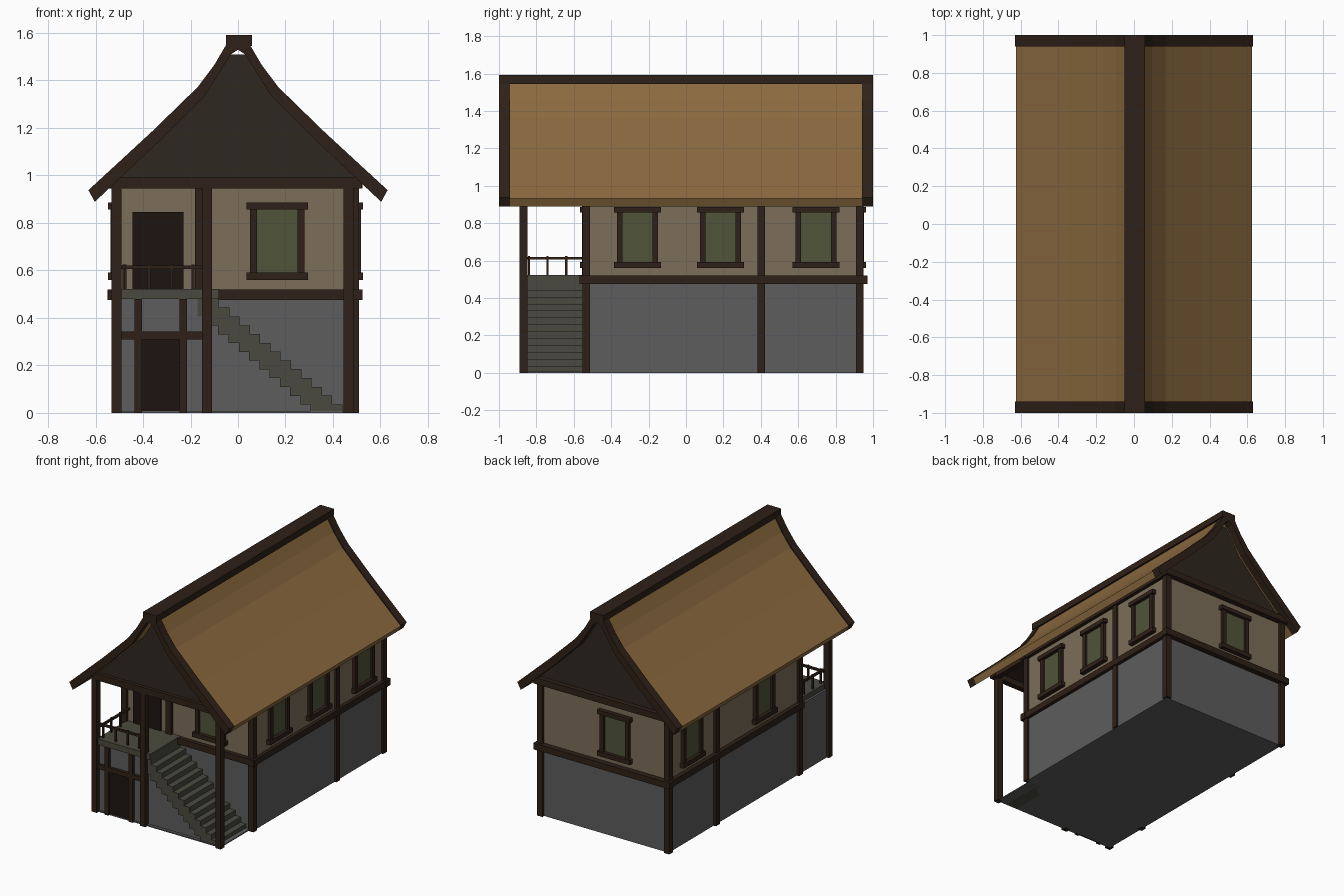
import bpy, bmesh

if "Cube" in bpy.data.objects:
    bpy.data.objects.remove(bpy.data.objects["Cube"])


def material(name, r, g, b):
    m = bpy.data.materials.new(name)
    m.diffuse_color = (r, g, b, 1)
    m.use_nodes = True
    m.node_tree.nodes["Principled BSDF"].inputs["Base Color"].default_value = m.diffuse_color
    return m


TIMBER = material("dark_timber", 0.028, 0.015, 0.009)
GABLE = material("gable_boards", 0.028, 0.02, 0.014)
THATCH = material("thatch", 0.26, 0.145, 0.05)
PLASTER = material("plaster", 0.2, 0.155, 0.1)
STONE = material("stone", 0.11, 0.11, 0.11)
STEP = material("step_wood", 0.068, 0.068, 0.05)
GLASS = material("green_glass", 0.08, 0.09, 0.042)
DOOR = material("door", 0.012, 0.007, 0.005)


def prism(name, pts, y0, y1, mat):
    """Extrude an x-z outline from y0 to y1."""
    bm = bmesh.new()
    face = bm.faces.new([bm.verts.new((x, y0, z)) for x, z in pts])
    out = bmesh.ops.extrude_face_region(bm, geom=[face])
    moved = [v for v in out["geom"] if isinstance(v, bmesh.types.BMVert)]
    bmesh.ops.translate(bm, vec=(0, y1 - y0, 0), verts=moved)
    bmesh.ops.recalc_face_normals(bm, faces=bm.faces)
    mesh = bpy.data.meshes.new(name)
    bm.to_mesh(mesh)
    bm.free()
    mesh.materials.append(mat)
    obj = bpy.data.objects.new(name, mesh)
    bpy.context.collection.objects.link(obj)
    return obj


def box(name, x0, x1, y0, y1, z0, z1, mat=TIMBER):
    return prism(name, [(x0, z0), (x1, z0), (x1, z1), (x0, z1)], y0, y1, mat)


def post(name, x, y, z0=0, z1=0.97, h=0.021):
    return box(name, x - h, x + h, y - h, y + h, z0, z1)


def window(name, side, c, wall, out, half):
    """Window at c along a wall plane; side 'x' faces +-x, 'y' faces +-y."""
    def part(label, a0, a1, z0, z1, depth, mat):
        d0, d1 = sorted((wall - out * 0.01, wall + out * depth))
        if side == "x":
            box(name + label, d0, d1, c + a0, c + a1, z0, z1, mat)
        else:
            box(name + label, c + a0, c + a1, d0, d1, z0, z1, mat)
    part("_glass", -half, half, 0.58, 0.87, 0.006, GLASS)
    for s, label in ((-1, "_jamb_a"), (1, "_jamb_b")):
        a0, a1 = sorted((s * half, s * (half + 0.03)))
        part(label, a0, a1, 0.58, 0.87, 0.022, TIMBER)
    part("_head", -half - 0.045, half + 0.045, 0.857, 0.887, 0.032, TIMBER)
    part("_sill", -half - 0.045, half + 0.045, 0.56, 0.592, 0.032, TIMBER)


# Main walls, porch floor and the closed room below the balcony
XL, XR, YF, YB = -0.515, 0.495, -0.535, 0.93
box("stone_wall", XL, XR, YF, YB, 0, 0.5, STONE)
box("plaster_wall", XL, XR, YF, YB, 0.5, 0.99, PLASTER)
box("porch_floor", XL, 0.47, -0.87, YF, 0, 0.008, STONE)
box("porch_room", XL, -0.13, -0.86, YF, 0, 0.485, STONE)

# Posts
for i, y in enumerate((-0.533, 0.402, 0.929)):
    post(f"right_post_{i}", 0.488, y)
    post(f"left_post_{i}", -0.512, y)
for i, x in enumerate((-0.512, -0.13, 0.465)):
    post(f"porch_post_{i}", x, -0.869)
post("upper_wall_post", -0.16, -0.535, 0.5)

# Belt beams and top plates
for z, label in ((0.475, "belt"), (0.945, "top")):
    box(label + "_beam_right", 0.48, 0.52, -0.57, 0.95, z, z + 0.045)
    box(label + "_beam_left", -0.545, -0.505, -0.555, 0.95, z, z + 0.045)
    box(label + "_beam_back", -0.55, 0.525, 0.92, 0.97, z, z + 0.045)
    box(label + "_beam_front", -0.13 if z < 0.6 else -0.53, 0.525, -0.565, -0.525, z, z + 0.045)
box("porch_tie_beam", -0.53, 0.52, -0.89, -0.848, 0.945, 0.992)
for s, x in (("left", -0.512), ("right", 0.49)):
    box("porch_plate_" + s, x - 0.02, x + 0.02, -0.86, -0.53, 0.945, 0.99)

# Doors
box("lower_door", -0.41, -0.24, -0.868, -0.85, 0, 0.315, DOOR)
for x in (-0.42, -0.23):
    box("lower_door_frame", x - 0.016, x + 0.016, -0.882, -0.85, 0, 0.48)
box("lower_lintel", -0.5, -0.14, -0.88, -0.85, 0.31, 0.342)
box("upper_door", -0.445, -0.23, -0.545, -0.53, 0.52, 0.845, DOOR)

# Balcony and railing
box("balcony_floor", -0.5, -0.08, -0.875, YF, 0.48, 0.522, STEP)
box("front_rail", -0.5, -0.14, -0.847, -0.833, 0.605, 0.62)
box("side_rail", -0.487, -0.473, -0.86, -0.54, 0.605, 0.62)
for x in (-0.475, -0.375, -0.28, -0.19):
    post("front_baluster", x, -0.84, 0.52, 0.625, 0.006)
for y in (-0.74, -0.64):
    post("side_baluster", -0.48, y, 0.52, 0.625, 0.006)

# Stairs with stone infill below
for i in range(13):
    x, z = -0.08 + 0.0433 * i, 0.48 - 0.037 * i
    box(f"stair_{i}", x - 0.09, x, -0.865, YF, max(0, z - 0.075), z, STEP)
prism("stair_infill", [(-0.13, 0), (0.41, 0), (-0.1, 0.43), (-0.13, 0.43)], -0.85, YF, STONE)

# Windows
window("front_window", "y", 0.165, YF, -1, 0.085)
window("back_window", "y", -0.1, YB, 1, 0.085)
for i, y in enumerate((-0.26, 0.185, 0.695)):
    window(f"right_window_{i}", "x", y, XR, 1, 0.08)
for i, y in enumerate((-0.13, 0.68)):
    window(f"left_window_{i}", "x", y, XL, -1, 0.08)

# Attic body: closed gables and porch ceiling
half = [(0.5, 0.985), (0.14, 1.335), (0.03, 1.51)]
prism("attic_gables", half + [(-x, z) for x, z in reversed(half)], -0.865, 0.935, GABLE)

# Roof: thatch slopes, barge boards at both ends, ridge cap
outer = [(0.0, 1.57), (0.05, 1.55), (0.1, 1.465), (0.17, 1.372), (0.36, 1.187), (0.63, 0.938)]
inner = [(0.603, 0.889), (0.33, 1.145), (0.14, 1.335), (0.03, 1.51), (0.0, 1.53)]
inset = [(x - 0.004, z - 0.006) if x > 0 else (x, z) for x, z in outer]
for s, side in ((1, "right"), (-1, "left")):
    def flip(p):
        return [(s * x, z) for x, z in p]
    prism("thatch_" + side, flip(inset + inner), -0.945, 0.945, THATCH)
    prism("barge_front_" + side, flip(outer + inner), -1, -0.94, TIMBER)
    prism("barge_back_" + side, flip(outer + inner), 0.94, 1, TIMBER)
box("ridge_cap", -0.05, 0.058, -1, 1, 1.545, 1.592)
